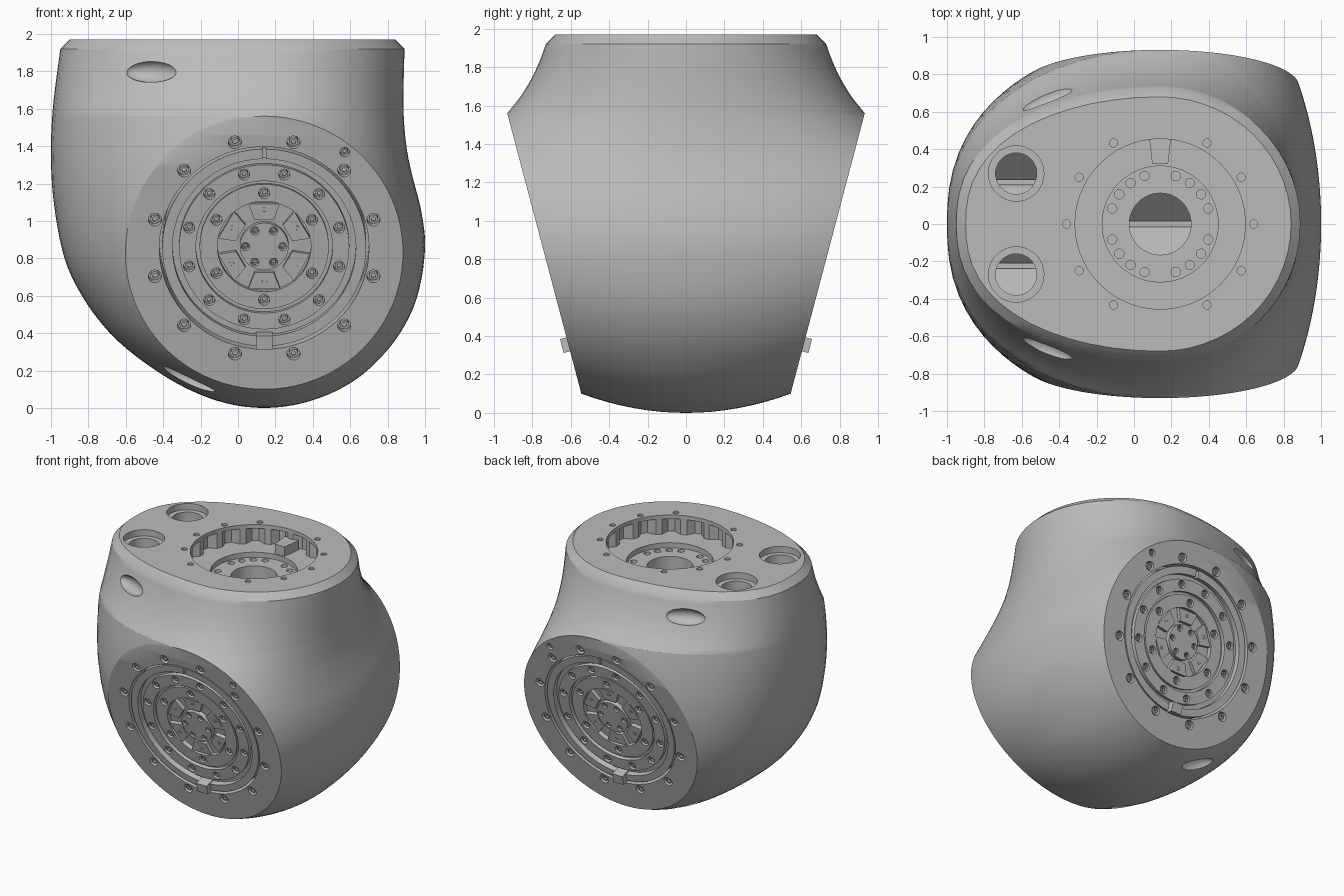
import bpy, bmesh
from math import sin, cos, tan, pi, radians, sqrt
from mathutils import Matrix, Vector

if "Cube" in bpy.data.objects:
    bpy.data.objects.remove(bpy.data.objects["Cube"])

grey = bpy.data.materials.new("housing_grey")
grey.use_nodes = True
grey.diffuse_color = (0.5, 0.5, 0.5, 1)
grey.node_tree.nodes["Principled BSDF"].inputs["Base Color"].default_value = (0.5, 0.5, 0.5, 1)

T = Matrix.Translation
CX, TILT, RIM = 0.14, radians(14.8), 0.742
Z_LOW, Z_HIGH, Z_NECK, Z_TOP = 0.1, 1.56, 1.92, 1.97


def finish(bm, name):
    bmesh.ops.remove_doubles(bm, verts=bm.verts, dist=1e-5)
    bmesh.ops.recalc_face_normals(bm, faces=bm.faces)
    mesh = bpy.data.meshes.new(name)
    bm.to_mesh(mesh)
    bm.free()
    mesh.materials.append(grey)
    obj = bpy.data.objects.new(name, mesh)
    bpy.context.collection.objects.link(obj)
    return obj


def activate(obj):
    bpy.ops.object.select_all(action='DESELECT')
    obj.select_set(True)
    bpy.context.view_layer.objects.active = obj


def smooth(obj):
    activate(obj)
    bpy.ops.object.shade_smooth_by_angle(angle=radians(30))


def cut(target, bm):
    cutter = finish(bm, "cutter")
    cutter.hide_render = True
    mod = target.modifiers.new("cut", 'BOOLEAN')
    mod.operation, mod.solver, mod.object = 'DIFFERENCE', 'EXACT', cutter
    activate(target)
    bpy.ops.object.modifier_apply(modifier=mod.name)
    bpy.data.objects.remove(cutter)


def skin(bm, rings):
    loops = [[bm.verts.new(p) for p in ring] for ring in rings]
    for a, b in zip(loops, loops[1:]):
        for i in range(len(a)):
            j = (i + 1) % len(a)
            bm.faces.new((a[i], a[j], b[j], b[i]))
    return loops


def lathe(bm, profile, frame, segs):
    skin(bm, [[frame @ Vector((r * cos(2 * pi * i / segs), r * sin(2 * pi * i / segs), h))
               for i in range(segs)] for r, h in profile])


def tube(bm, r, lo, hi, frame, pos=(0, 0), segs=32):
    bmesh.ops.create_cone(bm, cap_ends=True, segments=segs, radius1=r, radius2=r, depth=hi - lo,
                          matrix=frame @ T((pos[0], pos[1], (lo + hi) / 2)))


def box(bm, size, centre, frame, taper=1.0):
    # Taper narrows the x width on the low-y side
    made = bmesh.ops.create_cube(bm, size=1)["verts"]
    for v in made:
        if v.co.y < 0:
            v.co.x *= taper
    bmesh.ops.transform(bm, verts=made, matrix=frame @ T(centre) @ Matrix.Diagonal((*size, 1)))


def polar(r, deg):
    return r * cos(radians(deg)), r * sin(radians(deg))


def curve(pts, t):
    # Smooth interpolation through a few points
    n = len(pts)
    i = max(k for k in range(n - 1) if pts[k][0] <= t or k == 0)

    def slope(k):
        a, b = pts[max(k - 1, 0)], pts[min(k + 1, n - 1)]
        return (b[1] - a[1]) / (b[0] - a[0])
    (x0, y0), (x1, y1) = pts[i], pts[i + 1]
    d = x1 - x0
    u = (t - x0) / d
    return (y0 * (1 + 2 * u) * (1 - u) ** 2 + y1 * u * u * (3 - 2 * u)
            + d * slope(i) * u * (1 - u) ** 2 + d * slope(i + 1) * u * u * (u - 1))


# Squared half widths by height, either side of the joint axis
LEFT_SQ = [(0, 0), (.1, .165), (.2, .335), (.4, .68), (.6, .95), (.8, 1.14),
           (1.1, 1.266), (1.35, 1.3), (1.6, 1.277), (1.92, 1.188)]
RIGHT_SQ = [(0, 0), (.1, .162), (.2, .304), (.4, .528), (.6, .672), (.86, .74),
            (1.05, .706), (1.25, .624), (1.4, .578), (1.6, .555), (1.92, .5625)]
NECK = [(Z_HIGH, .931), (1.65, .86), (1.75, .80), (1.85, .755), (Z_NECK, .73)]


def plane_y(z):
    return 0.545 + (z - Z_LOW) * tan(TILT)


def section(z, inset=0.0, height=None):
    # Rounded slice, truncated by the two tilted end planes; fuller on the left
    wl = sqrt(max(curve(LEFT_SQ, z), 0)) - inset
    wr = sqrt(max(curve(RIGHT_SQ, z), 0)) - inset
    c = 0
    if z <= Z_LOW:
        y = 0.545 * sqrt(z / Z_LOW)
    elif z < Z_HIGH:
        y = plane_y(z)
        c = RIM * sqrt(max(1 - ((2 * z - Z_LOW - Z_HIGH) / (Z_HIGH - Z_LOW)) ** 2, 0))
    else:
        y = curve(NECK, z) - inset
    ring, n = [], 28
    for side, w, power in ((1, wr, 2), (-1, wl, 2.4)):
        k = 1 - (c / w) ** 2 if w else 1
        for i in range(n + 1):
            s = sin(pi * (i / n - 0.5)) * side
            x = w * sqrt(max(1 - k * abs(s) ** power, 0))
            ring.append((CX + side * x, y * s, height or z))
    return ring


# Housing body
zs = [Z_LOW * (i / 8) ** 2 for i in range(8)]
zs += [Z_LOW + (Z_HIGH - Z_LOW) * (1 - cos(pi * i / 56)) / 2 for i in range(56)]
zs += [Z_HIGH + (Z_NECK - Z_HIGH) * i / 12 for i in range(13)]
bm = bmesh.new()
rings = [section(z) for z in zs] + [section(Z_NECK, 0.05, Z_TOP)]
loops = skin(bm, rings)
bm.faces.new(loops[-1])
body = finish(bm, "housing_body")

# Joint end frames: local z points out of the tilted face, local y runs up it
front = Matrix(((1, 0, 0, CX), (0, -sin(TILT), -cos(TILT), -plane_y(.855)),
                (0, cos(TILT), -sin(TILT), .855), (0, 0, 0, 1)))
ends = {"front": front, "back": Matrix.Diagonal((1, -1, 1, 1)) @ front}
top = T((CX, 0, 0))

# Bolts: position, hole radius, seat height
rim_bolts = [(polar(.605, 15 + 30 * i), .035, 0) for i in range(12)] + [((.43, .53), .026, 0)]
cover_bolts = [(polar(.415, 15 + 30 * i), .03, -.02) for i in range(12)]
cover_bolts += [(polar(.295, 30 + 60 * i), .03, -.03) for i in range(6)]
cover_bolts += [(polar(.1, 60 * i), .022, -.03) for i in range(6)]

# First cut: end recesses, rim holes, side pockets, top openings
bm = bmesh.new()
for frame in ends.values():
    tube(bm, .56, -.155, .1, frame, segs=96)
    for pos, r, h in rim_bolts:
        tube(bm, r, -.05, .05, frame, pos, 20)
for side in (1, -1):
    for centre, along, length, r in (((-.465, -.68, 1.8), (.91, -.41, 0), .15, .06),
                                     ((-.265, -.39, .155), (.3, 0, -.11), .16, .065)):
        spin = Vector(along).to_track_quat('X', 'Z').to_matrix().to_4x4()
        bmesh.ops.create_uvsphere(
            bm, u_segments=32, v_segments=16, radius=1,
            matrix=Matrix.Diagonal((1, side, 1, 1)) @ T(centre) @ spin
            @ Matrix.Diagonal((length, r, r, 1)))
    tube(bm, .148, 1.92, 2.1, top, (-.77, .27 * side), 48)
for i in range(12):
    if i % 6 != 3:
        tube(bm, .022, 1.955, 2.1, top, polar(.5, 30 * i), 16)
tube(bm, .455, 1.9, 2.1, top, segs=96)
cut(body, bm)

# Second cut: fluted wall under the lip, and the side ports
ports = [(0, 0, .165, 1.3), (-.77, .27, .11, 1.5), (-.77, -.27, .11, 1.5)]
bm = bmesh.new()
flutes = [polar(.456 if i % 4 < 2 else .505, (i - .5) * 360 / 64) for i in range(64)]
walls = skin(bm, [[(CX + x, y, z) for x, y in flutes] for z in (1.82, 1.94)])
for loop in walls:
    bm.faces.new(loop)
for x, y, r, floor in ports[1:]:
    tube(bm, r, floor, 1.95, top, (x, y), 48)
cut(body, bm)

# Third cut: stepped bore
bm = bmesh.new()
tube(bm, .31, 1.78, 1.88, top, segs=64)
cut(body, bm)

# Fourth cut: central passage and its ring of holes
bm = bmesh.new()
x, y, r, floor = ports[0]
tube(bm, r, floor, 1.85, top, (x, y), 48)
for i in range(20):
    if i % 5:
        tube(bm, .025, 1.73, 1.83, top, polar(.27, 18 * i), 16)
cut(body, bm)

# Fifth cut: valley floors below the passages
bm = bmesh.new()
for x, y, r, floor in ports:
    bmesh.ops.create_cone(bm, cap_ends=True, segments=4, radius1=.17, radius2=.17, depth=2.1 * r,
                          matrix=T((CX + x, y * .83, floor)) @ Matrix.Rotation(pi / 2, 4, 'Y'))
cut(body, bm)
smooth(body)

# Bars along the valley floors
bm = bmesh.new()
for x, y, r, floor in ports:
    box(bm, (2.1 * r, .03, .05), (x, y * .83, floor - .15), top)
finish(bm, "passage_bars")

# Key block in the top recess
bm = bmesh.new()
box(bm, (.12, .15, .08), (0, .395, 1.855), top, .7)
finish(bm, "top_key")

COVER = [(0, -.17), (.545, -.17), (.545, -.008), (.49, -.008), (.49, -.05), (.455, -.05),
         (.455, -.02), (.365, -.02), (.365, -.05), (.345, -.05), (.345, -.03), (.25, -.03),
         (.25, -.065), (.13, -.065), (.13, -.03), (0, -.03)]

for name, frame in ends.items():
    # Joint cover with concentric grooves
    bm = bmesh.new()
    lathe(bm, COVER, frame, 96)
    cover = finish(bm, name + "_joint_cover")
    bm = bmesh.new()
    for pos, r, h in cover_bolts:
        tube(bm, r, h - .045, .05, frame, pos, 20)
    box(bm, (.02, .1, .1), (0, .53, .01), frame)
    cut(cover, bm)
    smooth(cover)

    # Wedge bosses between hub and cover
    bm = bmesh.new()
    for i in range(6):
        turn = frame @ Matrix.Rotation(radians(60 * i), 4, 'Z')
        box(bm, (.17, .09, .05), (0, .19, -.06), turn, .6)
    finish(bm, name + "_hub_bosses")

    # Socket-head bolts
    bm = bmesh.new()
    boss_bolts = [(polar(.2, 30 + 60 * i), .022, -.022) for i in range(6)]
    for (x, y), r, h in rim_bolts + cover_bolts + boss_bolts:
        a, b = r * .68, r * .36
        lathe(bm, [(0, h - .05), (a, h - .05), (a, h - .01), (b, h - .01), (b, h - .025),
                   (0, h - .025)], frame @ T((x, y, 0)), 12)
    smooth(finish(bm, name + "_bolts"))

    # Stop tab at the bottom of the cover
    bm = bmesh.new()
    box(bm, (.09, .075, .09), (0, -.515, -.01), frame)
    finish(bm, name + "_stop_tab")
